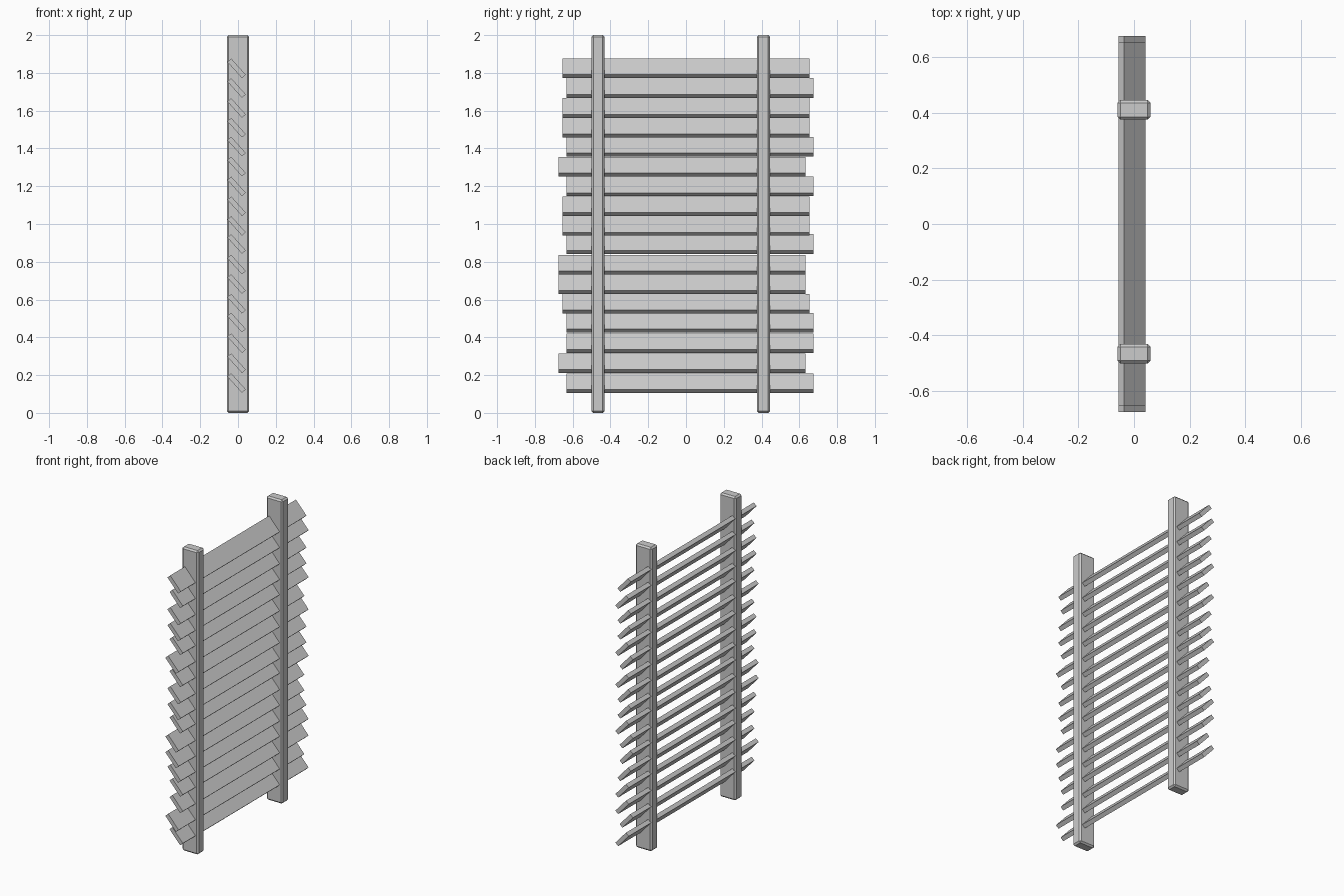
import bpy
import math

if "Cube" in bpy.data.objects:
    bpy.data.objects.remove(bpy.data.objects["Cube"])


def box(name, size, loc, tilt=0.0, bevel=0.0):
    bpy.ops.mesh.primitive_cube_add(size=1)
    ob = bpy.context.object
    ob.name = name
    ob.scale = size
    bpy.ops.object.transform_apply(location=False, rotation=False, scale=True)
    ob.location = loc
    ob.rotation_euler = (0, tilt, 0)
    if bevel:
        mod = ob.modifiers.new("chamfer", 'BEVEL')
        mod.width = bevel
        mod.segments = 1
    return ob


# two upright chamfered posts
for name, y in (("front_post", -0.466), ("back_post", 0.410)):
    box(name, (0.118, 0.07, 2.0), (0, y, 1.0), bevel=0.010)

# tilted slats: lower edge height and sideways shift step, top to bottom
slats = [(1.772, 0), (1.668, 1), (1.562, 0), (1.458, 0), (1.358, 1), (1.252, -1),
         (1.147, 1), (1.042, 0), (0.938, 0), (0.842, 1), (0.733, -1), (0.630, -1),
         (0.526, 0), (0.426, 1), (0.317, 1), (0.211, -1), (0.106, 1)]
for i, (z, shift) in enumerate(slats):
    box(f"slat_{i + 1}", (0.115, 1.308, 0.027), (-0.0075, shift * 0.022, z + 0.052),
        tilt=math.radians(48))
